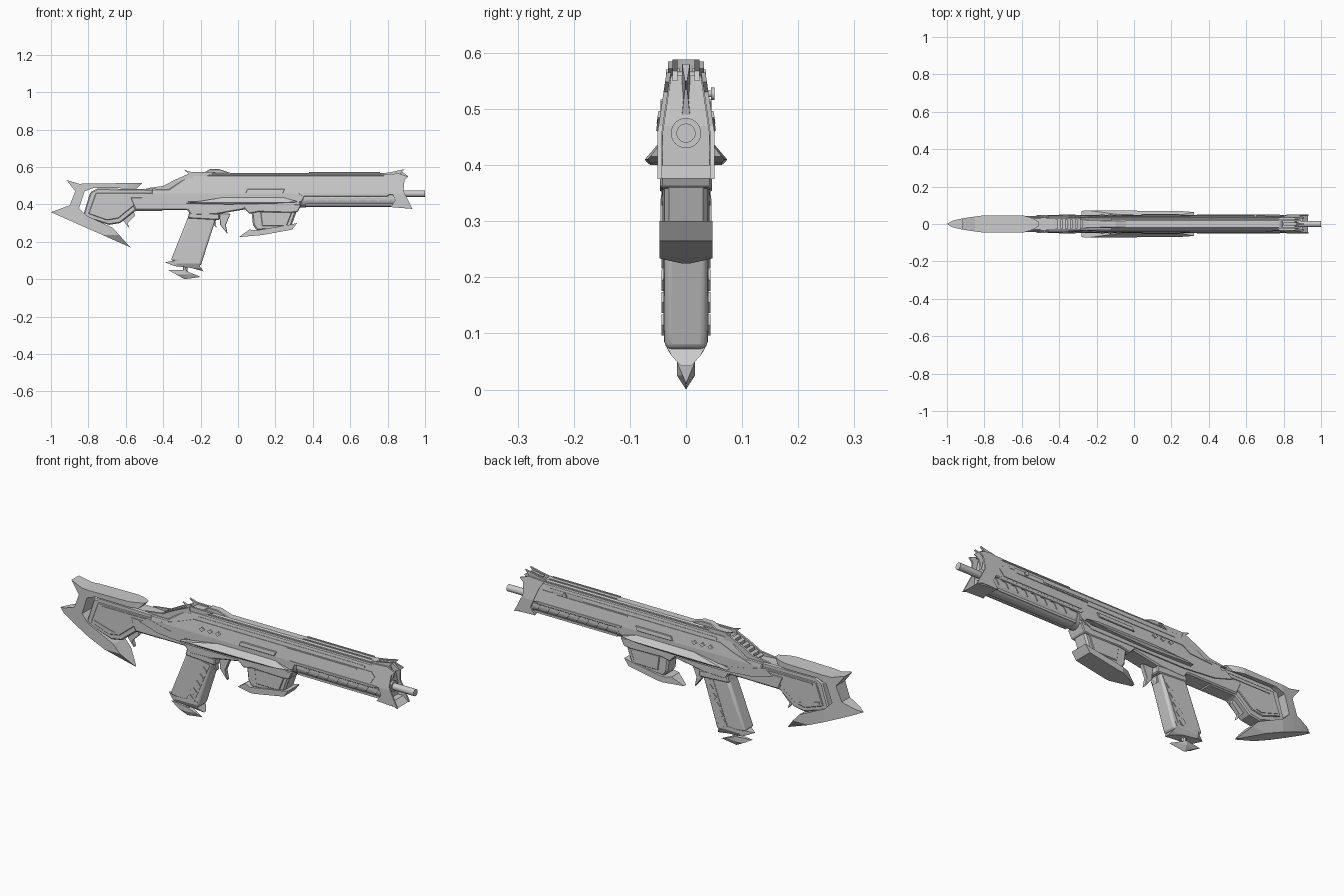
import bpy, bmesh, math
from mathutils import Vector

if "Cube" in bpy.data.objects:
    bpy.data.objects.remove(bpy.data.objects["Cube"], do_unlink=True)

grey = bpy.data.materials.new("plain_grey")
grey.use_nodes = True
grey.diffuse_color = (.6, .6, .6, 1)
grey.node_tree.nodes["Principled BSDF"].inputs["Base Color"].default_value = grey.diffuse_color


def finish(name, bm, bevel=0, segments=1, mirror=False, smooth=False):
    bmesh.ops.recalc_face_normals(bm, faces=bm.faces)
    mesh = bpy.data.meshes.new(name)
    bm.to_mesh(mesh)
    bm.free()
    mesh.materials.append(grey)
    obj = bpy.data.objects.new(name, mesh)
    bpy.context.collection.objects.link(obj)
    if bevel:
        mod = obj.modifiers.new("chamfer", "BEVEL")
        mod.width, mod.segments = bevel, segments
        mod.limit_method, mod.angle_limit = "ANGLE", math.radians(35)
    if mirror:
        obj.modifiers.new("mirror", "MIRROR").use_axis = (False, True, False)
    if smooth:
        bpy.ops.object.select_all(action="DESELECT")
        obj.select_set(True)
        bpy.context.view_layer.objects.active = obj
        bpy.ops.object.shade_smooth_by_angle(angle=math.radians(35))
    return obj


def slab(name, pts, width, thick=None, cut_x=(), cut_z=(), **look):
    """Side profile given a half width, or a mirrored pair of plates when thick is set."""
    half = width if callable(width) else lambda x, z: width
    bm = bmesh.new()
    face = bm.faces.new([bm.verts.new((x, -1, z)) for x, z in pts])
    top = bmesh.ops.extrude_face_region(bm, geom=[face])["geom"]
    for v in top:
        if isinstance(v, bmesh.types.BMVert):
            v.co.y = 1
    cuts = [((c, 0, 0), (1, 0, 0)) for c in cut_x] + [((0, 0, c), (0, 0, 1)) for c in cut_z]
    for co, no in cuts:
        geom = bm.verts[:] + bm.edges[:] + bm.faces[:]
        bmesh.ops.bisect_plane(bm, geom=geom, plane_co=co, plane_no=no)
    for v in bm.verts:
        w = half(v.co.x, v.co.z)
        if v.co.y > 0:
            v.co.y = w
        else:
            v.co.y = w - thick if thick else -w
    bmesh.ops.remove_doubles(bm, verts=bm.verts, dist=.0002)
    return finish(name, bm, mirror=bool(thick), **look)


def rod(name, start, end, r, r_end=None, sides=24):
    a, b = Vector(start), Vector(end)
    bm = bmesh.new()
    bmesh.ops.create_cone(bm, cap_ends=True, segments=sides, radius1=r,
                          radius2=r if r_end is None else r_end, depth=(b - a).length)
    turn = (b - a).to_track_quat("Z", "Y")
    for v in bm.verts:
        v.co = turn @ v.co + (a + b) / 2
    return finish(name, bm, smooth=True)


def body(x, z, extra=0):
    return .048 - max(0, z - .457) * .15 + extra


def raised(amount):
    return lambda x, z: body(x, z, amount)


def box(x0, x1, z0, z1):
    return [(x0, z0), (x1, z0), (x1, z1), (x0, z1)]


def lozenge(x, z, rx, rz):
    return [(x - rx, z), (x, z - rz), (x + rx, z), (x, z + rz)]


FOLD = (.457,)

# Receiver
slab("upper_receiver", [(-.46, .41), (.34, .41), (.36, .45), (.85, .45), (.83, .555),
                        (-.26, .555), (-.37, .48), (-.46, .48)], raised(0), cut_z=FOLD, bevel=.004)
slab("lower_receiver", [(-.58, .44), (-.55, .37), (-.27, .37), (-.25, .34), (-.12, .345), (-.04, .36),
                        (.05, .375), (.3, .375), (.35, .41), (.3, .44)], .043, bevel=.006)
slab("side_armor", [(-.4, .46), (-.28, .47), (-.24, .5), (.3, .5), (.34, .465), (.78, .465), (.8, .5),
                    (.78, .52), (-.22, .52), (-.3, .49)], raised(.003), .01)
slab("upper_side_rail", box(-.2, .74, .527, .538), raised(.002), .01)
slab("front_side_rib", box(.3, .7, .512, .517), raised(.006), .01)
slab("ejection_cover", [(.04, .46), (.24, .46), (.25, .482), (.05, .482)], raised(.006), .01, bevel=.002)
slab("lower_side_band", [(-.52, .43), (-.42, .4), (-.25, .385), (.28, .385), (.34, .42),
                         (.28, .405), (-.22, .405), (-.38, .435), (-.48, .46)], .049, .012)
for i in range(3):
    slab("side_stud", lozenge(-.17 + i * .045, .485, .014, .011), raised(.007), .01)

# Side blades
slab("side_blade", [(-.28, .405), (-.05, .4), (.2, .405), (.32, .415), (.24, .437), (-.08, .437)],
     lambda x, z: .071 - .01 * x - .8 * abs(z - .41), cut_z=(.41,))

# Top rail, sight and ramp
slab("top_strip", [(-.27, .55), (.8, .55), (.78, .568), (-.24, .568)], .024, bevel=.006)
slab("front_top_rail", box(.38, .76, .56, .573), .018, .006)
slab("rear_sight", [(-.2, .56), (-.15, .588), (-.1, .588), (-.03, .565)], .018, bevel=.003)
slab("rear_top_spike", [(-.29, .585), (-.25, .573), (-.12, .572), (-.18, .545), (-.28, .54), (-.265, .565)],
     .032, .01)
slab("ramp_rail", [(-.5, .485), (-.4, .498), (-.34, .53), (-.25, .57), (-.24, .54), (-.36, .475)],
     .036, .01)
for i in range(6):
    x = -.42 + i * .026
    z = .482 + i * .012
    slab("ramp_rib", [(x, z - .02), (x + .014, z - .02), (x + .014, z + .012), (x, z + .006)], .024)

# Handguard with teeth
rod("handguard", (.33, 0, .43), (.84, 0, .43), .043, sides=32)
rod("handguard_collar", (.27, 0, .425), (.36, 0, .43), .038, .047)
slab("handguard_lip", [(.32, .46), (.34, .443), (.8, .443), (.82, .46)], .049, bevel=.003)
slab("handguard_lower_rail", box(.36, .83, .392, .403), .036, .008)
for i in range(8):
    x = .4 + i * .055
    slab("handguard_tooth", [(x, .445), (x + .04, .445), (x + .02, .415)], .046, .006)

# Muzzle and barrel
slab("muzzle_core", [(.79, .555), (.84, .39), (.87, .39), (.872, .47), (.86, .56)], raised(-.006),
     cut_z=FOLD)
slab("muzzle_side", [(.775, .56), (.8, .52), (.84, .42), (.815, .385), (.9, .385), (.933, .375),
                     (.885, .47), (.89, .53), (.91, .548), (.86, .565)], raised(.003), .008, cut_z=FOLD)
slab("muzzle_lip", [(.82, .385), (.93, .376), (.9, .4), (.83, .4)],
     lambda x, z: .05 - max(0, x - .9) * .2)
slab("muzzle_horn", [(.77, .565), (.82, .573), (.89, .588), (.87, .568), (.88, .55), (.8, .55)], .024, .009)
slab("muzzle_blade", [(.8, .57), (.87, .58), (.91, .55), (.885, .535), (.872, .49), (.85, .5)],
     lambda x, z: .007 if x < .88 else .002)
rod("barrel_ring", (.84, 0, .457), (.88, 0, .457), .027)
rod("barrel", (.85, 0, .457), (1, 0, .457), .017)

# Left side knob
for name, pts, w in (("knob_slot", box(.55, .72, .518, .534), .044),):
    bm = bmesh.new()
    bm.faces.new([bm.verts.new((x, w, z)) for x, z in pts])
    bmesh.ops.solidify(bm, geom=bm.faces[:], thickness=.008)
    finish(name, bm)
rod("knob_stem", (.65, .03, .527), (.65, .046, .527), .006, sides=12)
rod("knob_head", (.65, .045, .527), (.65, .051, .527), .011, sides=12)

# Stock
slab("stock_body", [(-.83, .335), (-.69, .29), (-.63, .3), (-.55, .365), (-.4, .365), (-.4, .48),
                    (-.75, .485), (-.79, .465)], .036, bevel=.006)
slab("stock_panel", [(-.8, .35), (-.7, .315), (-.64, .325), (-.56, .39), (-.45, .39), (-.41, .41),
                     (-.46, .46), (-.76, .46)], .041, .01, bevel=.003)
slab("stock_upper_bar", box(-.74, -.48, .44, .45), .044, .01)
slab("stock_lower_bar", [(-.78, .355), (-.69, .328), (-.66, .335), (-.69, .34), (-.78, .366)], .044, .01)
slab("stock_spike", [(-.62, .32), (-.58, .27), (-.59, .3), (-.55, .34), (-.56, .37)], .01)


def butt_width(x, z):
    tail = math.sqrt(max(0, min(1, (x + 1) / .19)))
    nose = math.sqrt(max(0, min(1, (-.505 - x) / .08)))
    toe = max(0, min(1, (z - .165) / .07))
    return .045 * min(tail, nose, toe)


slab("butt_frame", [(-.917, .53), (-.85, .51), (-.51, .515), (-.54, .485), (-.77, .488), (-.82, .47),
                    (-.85, .38), (-.81, .34), (-.67, .275), (-.575, .17), (-1, .358), (-.9, .395),
                    (-.87, .47)], butt_width, cut_x=(-.97, -.93, -.88, -.81, -.59, -.56, -.53), cut_z=(.235,))

# Grip, trigger and pommel
slab("grip", [(-.36, .1), (-.2, .07), (-.19, .1), (-.11, .35), (-.26, .35)], .038,
     bevel=.012, segments=3, smooth=True)
slab("grip_side_panel", [(-.26, .1), (-.22, .1), (-.13, .31), (-.18, .32)], .04, .008)
for i in range(5):
    slab("grip_diamond", lozenge(-.165 - i * .019, .275 - i * .04, .018, .019), .044, .008)
slab("grip_collar", [(-.27, .325), (-.1, .315), (-.1, .35), (-.26, .36)], .042, bevel=.005)
slab("grip_base", [(-.39, .09), (-.34, .1), (-.2, .105), (-.215, .085), (-.185, .042), (-.25, .06), (-.34, .07)],
     lambda x, z: .039 * min(1, max(0, (x + .39) / .06), math.sqrt(max(0, (z - .04) / .045))),
     cut_x=(-.33,), cut_z=(.06, .085))
rod("pommel_neck", (-.28, 0, .08), (-.285, 0, .02), .012, sides=8)
slab("pommel_point", [(-.375, .05), (-.29, .05), (-.2, .012), (-.285, 0)],
     lambda x, z: .016 * max(0, 1 - abs(x + .287) / .09) if z > .005 else 0, cut_x=(-.287,), cut_z=(.025,))
slab("trigger", [(-.1, .35), (-.095, .29), (-.055, .24), (-.065, .29), (-.04, .35)], .01, bevel=.002)
slab("trigger_guard_spike", [(-.14, .35), (-.15, .31), (-.115, .275), (-.12, .31), (-.1, .35)], .012)

# Magazine
slab("magazine_body", [(.07, .38), (.08, .29), (.1, .26), (.28, .27), (.32, .38)], .038, bevel=.008)
slab("magazine_panel", [(.12, .36), (.13, .285), (.26, .285), (.29, .36)], .042, .008, bevel=.003)
slab("magazine_shoe", [(.005, .225), (.13, .236), (.29, .265), (.315, .3), (.27, .29), (.1, .262), (.06, .265)],
     lambda x, z: .047 * min(1, .15 + max(0, x) / .12), cut_x=(.04, .102))
slab("magazine_well", [(.03, .38), (.06, .35), (.11, .36), (.28, .355), (.32, .36), (.34, .4), (.04, .4)],
     .046, bevel=.004)
